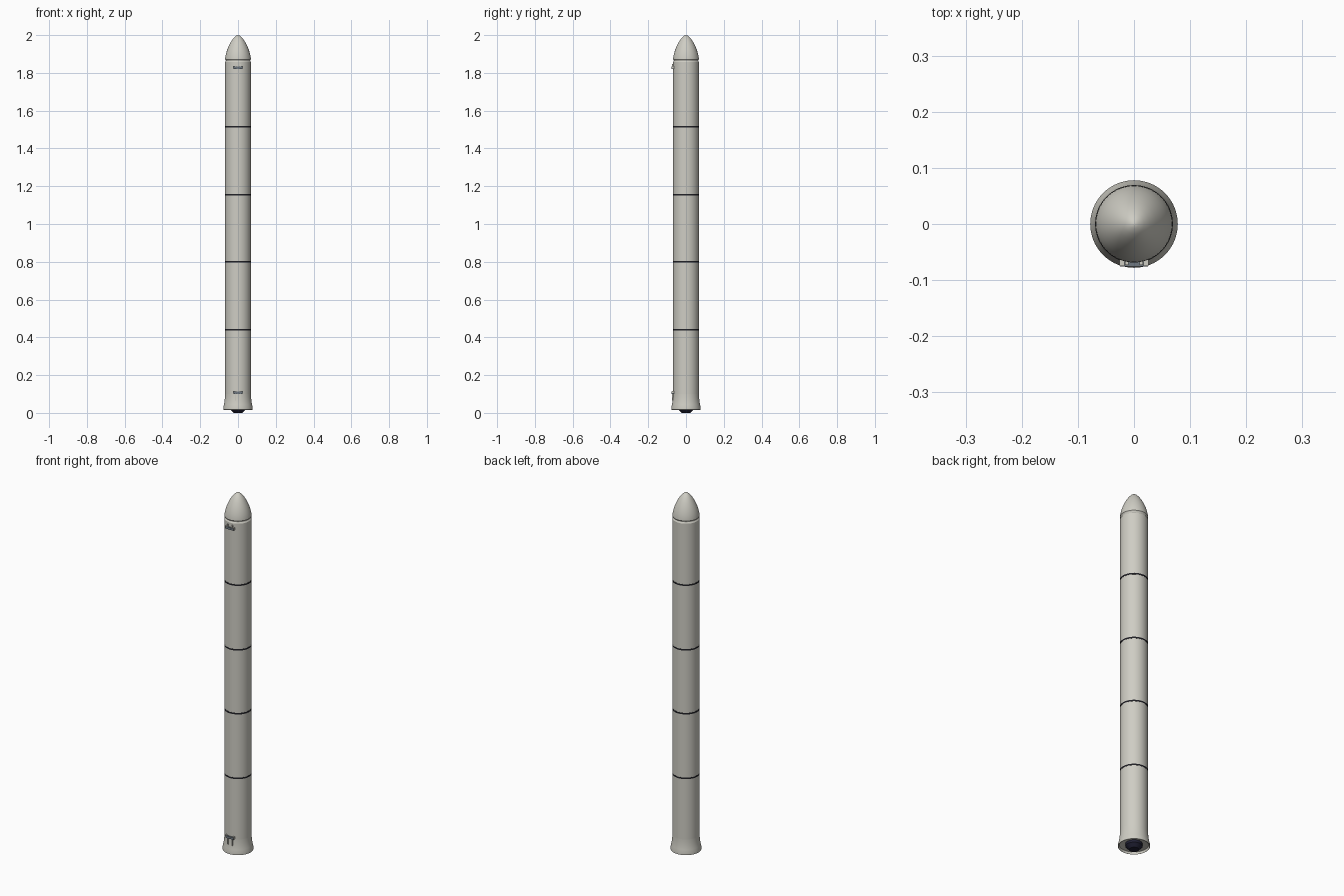
import bpy
from math import radians, sin, cos, tau

cube = bpy.data.objects.get("Cube")
if cube:
    bpy.data.objects.remove(cube)


def material(name, colour):
    m = bpy.data.materials.new(name)
    m.use_nodes = True
    m.diffuse_color = (*colour, 1)
    m.node_tree.nodes["Principled BSDF"].inputs["Base Color"].default_value = (*colour, 1)
    return m


SHELL = material("warm white", (0.62, 0.61, 0.55))
BLACK = material("joint black", (0.015, 0.015, 0.02))
NOZZLE = material("nozzle navy", (0.015, 0.015, 0.035))
STEEL = material("bracket blue grey", (0.16, 0.19, 0.22))
SIDES = 64
R = 0.0685


def finish(name, verts, faces, mat, angle=30):
    mesh = bpy.data.meshes.new(name)
    mesh.from_pydata(verts, [], faces)
    mesh.materials.append(mat)
    ob = bpy.data.objects.new(name, mesh)
    bpy.context.collection.objects.link(ob)
    bpy.ops.object.select_all(action="DESELECT")
    ob.select_set(True)
    bpy.context.view_layer.objects.active = ob
    bpy.ops.object.shade_smooth_by_angle(angle=radians(angle))
    return ob


def lathe(name, profile, mat, sides=SIDES):
    """Revolve (radius, z) points, listed bottom to top, and cap both ends."""
    verts = [(r * cos(tau * i / sides), r * sin(tau * i / sides), z)
             for r, z in profile for i in range(sides)]
    faces = [(k * sides + i, k * sides + (i + 1) % sides,
              (k + 1) * sides + (i + 1) % sides, (k + 1) * sides + i)
             for k in range(len(profile) - 1) for i in range(sides)]
    faces.append(tuple(reversed(range(sides))))
    faces.append(tuple(range(len(verts) - sides, len(verts))))
    return finish(name, verts, faces, mat)


def box(name, x0, x1, y0, y1, z0, z1, mat):
    verts = [(x, y, z) for z in (z0, z1) for x, y in ((x0, y0), (x1, y0), (x1, y1), (x0, y1))]
    faces = [(3, 2, 1, 0), (4, 5, 6, 7)]
    faces += [(i, (i + 1) % 4, (i + 1) % 4 + 4, i + 4) for i in range(4)]
    return finish(name, verts, faces, mat)


# Flared aft skirt with a recessed underside
lathe("aft_skirt", [(0.05, 0.032), (0.072, 0.028), (0.076, 0.016), (0.078, 0.017),
                    (0.078, 0.028), (0.074, 0.045), (0.071, 0.065), (0.069, 0.085),
                    (R, 0.1)], SHELL)

# Nozzle showing below the skirt
lathe("nozzle", [(0.024, 0), (0.042, 0.018), (0.042, 0.034)], NOZZLE, 16)

# Casing segments separated by dark field joints
joints = [0.44, 0.8, 1.155, 1.515]
levels = [0.1] + joints + [1.84]
for i in range(len(levels) - 1):
    lathe(f"casing_segment_{i + 1}", [(R, levels[i]), (R, levels[i + 1])], SHELL)
for i, z in enumerate(joints):
    lathe(f"field_joint_{i + 1}", [(R + 0.0008, z - 0.004), (R + 0.0008, z + 0.004)], BLACK)

# Forward collar necking in below the nose
lathe("forward_collar", [(R, 1.84), (R, 1.857), (0.0645, 1.863), (0.0645, 1.869)], SHELL)

# Ogive nose cap
lathe("nose_cap", [(0.0645, 1.866), (R, 1.872), (0.0675, 1.882), (0.064, 1.9),
                   (0.058, 1.92), (0.05, 1.94), (0.04, 1.96), (0.028, 1.979),
                   (0.018, 1.99), (0.008, 1.998), (0.001, 2)], SHELL)

# Attachment brackets on the front: a steel bar and two pale struts each
for name, z, direction in (("forward", 1.827, 1), ("aft", 0.107, -1)):
    box(f"{name}_bracket_bar", -0.025, 0.025, -0.076, -0.06, z - 0.006, z + 0.006, STEEL)
    for side, x in (("left", 0.013), ("right", -0.013)):
        ends = sorted((z, z + direction * (0.02 if direction > 0 else 0.042)))
        box(f"{name}_bracket_strut_{side}", x - 0.003, x + 0.003, -0.0735, -0.06, *ends, SHELL)
    for side, s in (("left", 1), ("right", -1)):
        xs = sorted((s * 0.017, s * 0.026))
        box(f"{name}_bracket_lug_{side}", *xs, -0.0745, -0.058, z - 0.003, z + 0.009, SHELL)
